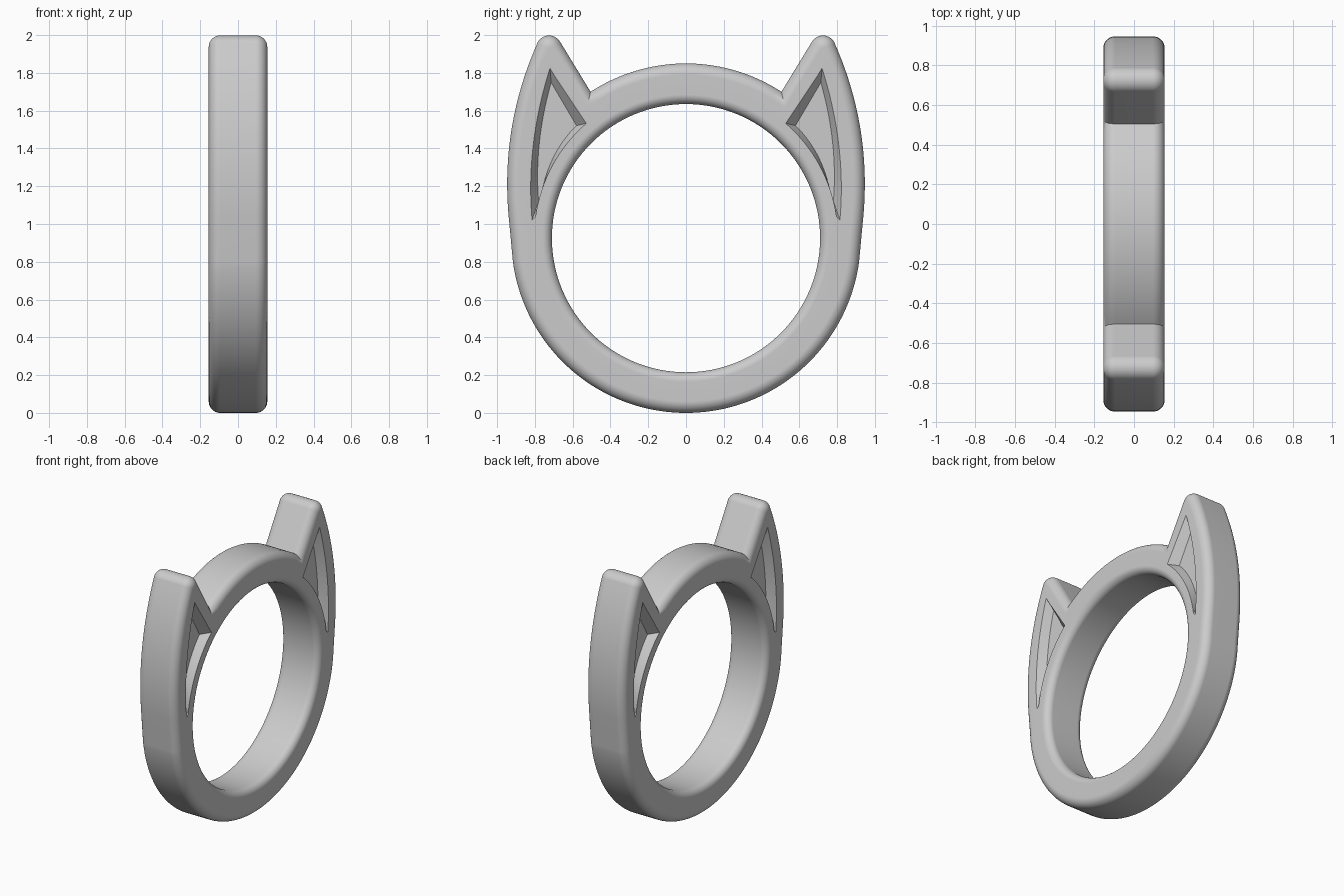
import bpy
import bmesh
from math import sin, cos, pi, radians
from mathutils import Vector

if "Cube" in bpy.data.objects:
    bpy.data.objects.remove(bpy.data.objects["Cube"])

HALF_W = 0.155           # half thickness of the band
CENTRE = Vector((0, 0.925))
OUTER_R, INNER_R = 0.925, 0.71
OUTER_FILLET, INNER_FILLET = 0.06, 0.05

metal = bpy.data.materials.new("plain_grey")
metal.use_nodes = True
grey = (0.6, 0.6, 0.6, 1)
metal.diffuse_color = grey
metal.node_tree.nodes["Principled BSDF"].inputs["Base Color"].default_value = grey


def arc(centre, r, start, end, n):
    return [Vector((centre[0] + r * cos(a), centre[1] + r * sin(a)))
            for a in (radians(start + (end - start) * i / n) for i in range(n + 1))]


def bezier(p, c, q, n):
    p, c, q = Vector(p), Vector(c), Vector(q)
    return [p * (1 - t) ** 2 + c * 2 * t * (1 - t) + q * t * t
            for t in (i / n for i in range(n + 1))]


def inset(points, d):
    """Move a counter-clockwise outline inward with mitred corners."""
    out = []
    for i, p in enumerate(points):
        a = (p - points[i - 1]).normalized()
        b = (points[(i + 1) % len(points)] - p).normalized()
        na, nb = Vector((-a.y, a.x)), Vector((-b.y, b.x))
        out.append(p + (na + nb) * (d / (1 + na.dot(nb))))
    return out


def add_loop(bm, points, x):
    return [bm.verts.new((x, p.x, p.y)) for p in points]


def bridge(bm, a, b):
    n = len(a)
    return [bm.faces.new((a[i], a[(i + 1) % n], b[(i + 1) % n], b[i])) for i in range(n)]


def finish(bm, name):
    bmesh.ops.recalc_face_normals(bm, faces=bm.faces)
    mesh = bpy.data.meshes.new(name)
    bm.to_mesh(mesh)
    bm.free()
    mesh.materials.append(metal)
    obj = bpy.data.objects.new(name, mesh)
    bpy.context.collection.objects.link(obj)
    return obj


# Half outline: band, ear flank, rounded ear tip, notch, crown of the band
half = arc(CENTRE, OUTER_R, -90, -8, 40)
half += bezier((0.935, 1.0), (0.99, 1.5), (0.787, 1.957), 24)
half += arc((0.725, 1.93), 0.068, 28, 149, 12)
half += arc(CENTRE, OUTER_R, 56.9, 90, 20)
outline = half + [Vector((-p.x, p.y)) for p in reversed(half[1:-1])]
hole = arc(CENTRE, INNER_R, 0, 360, 128)[:-1]

# Ring body with filleted rims
STEPS = 8
angles = [i * pi / 2 / STEPS for i in range(STEPS + 1)]
layers = [(1, a) for a in reversed(angles)] + [(-1, a) for a in angles]
bm = bmesh.new()
rims = []
for points, fillet, sign in ((outline, OUTER_FILLET, 1), (hole, INNER_FILLET, -1)):
    loops = [add_loop(bm, inset(points, sign * fillet * (1 - cos(a))),
                      side * (HALF_W - fillet + fillet * sin(a))) for side, a in layers]
    for a, b in zip(loops, loops[1:]):
        bridge(bm, a, b)
    rims.append((loops[0], loops[-1]))
for k in (0, 1):
    edges = []
    for rim in rims:
        loop = rim[k]
        edges += [bm.edges.get((loop[i - 1], loop[i])) for i in range(len(loop))]
    bmesh.ops.triangle_fill(bm, edges=edges, use_beauty=True)
ring = finish(bm, "cat_ear_ring")

# Tapered recess cutters, one per ear and side
recess = bezier((0.815, 1.02), (0.85, 1.415), (0.72, 1.825), 16)
recess += arc(CENTRE, 0.805, 49, 8, 16)
DEPTH, LIP = 0.06, 0.01
middle = Vector((0.70, 1.48))


def tapered(p, t):
    d = p - middle
    return middle + Vector((d.x * (1 - 0.30 * t), d.y * (1 - 0.22 * t)))


bm = bmesh.new()
for side in (1, -1):
    for ear in (1, -1):
        rings = []
        for depth in (-LIP, DEPTH):
            pts = [tapered(p, depth / DEPTH) for p in recess]
            rings.append(add_loop(bm, [Vector((ear * p.x, p.y)) for p in pts],
                                  side * (HALF_W - depth)))
        bridge(bm, *rings)
        for r in rings:
            bm.faces.new(r)
cutter = finish(bm, "ear_recess_cutter")
cutter.hide_render = True

# Cut the recesses, then shade
bpy.context.view_layer.objects.active = ring
for o in bpy.context.selected_objects:
    o.select_set(False)
ring.select_set(True)
cut = ring.modifiers.new("recesses", "BOOLEAN")
cut.operation = "DIFFERENCE"
cut.solver = "EXACT"
cut.object = cutter
bpy.ops.object.modifier_apply(modifier=cut.name)
bpy.data.objects.remove(cutter)
bpy.ops.object.shade_smooth_by_angle(angle=radians(30))
normals = ring.modifiers.new("even_normals", "WEIGHTED_NORMAL")
normals.keep_sharp = True
